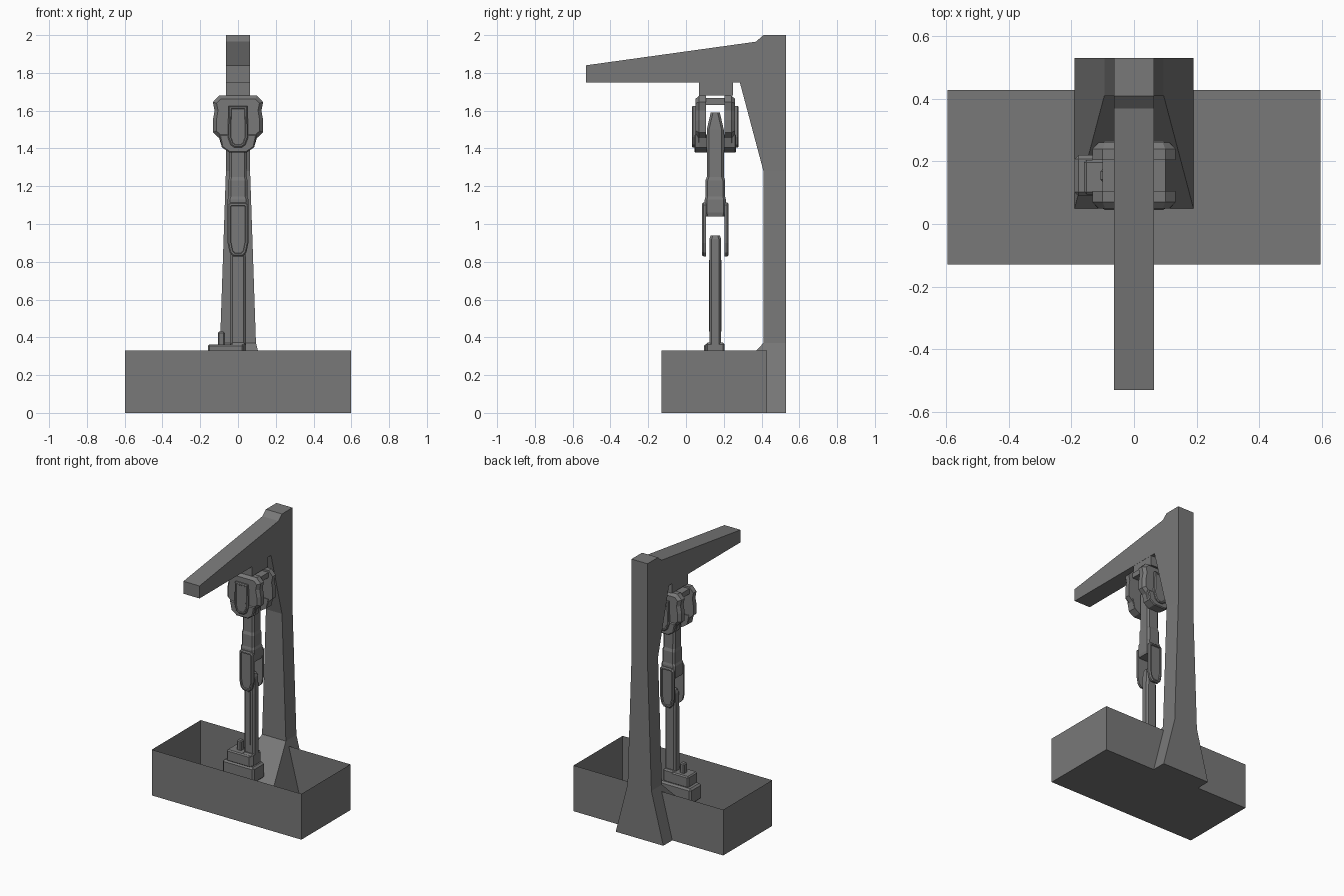
import bpy, bmesh
from mathutils import Vector

if "Cube" in bpy.data.objects:
    bpy.data.objects.remove(bpy.data.objects["Cube"])

MID = 0.155                      # leg centre line in y

grey = bpy.data.materials.new("dark grey")
grey.diffuse_color = (0.19, 0.19, 0.19, 1)
grey.use_nodes = True
grey.node_tree.nodes["Principled BSDF"].inputs["Base Color"].default_value = grey.diffuse_color


def finish(name, bm):
    me = bpy.data.meshes.new(name)
    bm.to_mesh(me)
    bm.free()
    me.materials.append(grey)
    ob = bpy.data.objects.new(name, me)
    bpy.context.collection.objects.link(ob)
    return ob


def loft(name, rings, top=True, bottom=True):
    """Skin a stack of point rings with the same point count."""
    bm = bmesh.new()
    vs = [[bm.verts.new(p) for p in r] for r in rings]
    n = len(vs[0])
    for a, b in zip(vs, vs[1:]):
        for i in range(n):
            j = (i + 1) % n
            bm.faces.new((a[i], a[j], b[j], b[i]))
    if bottom:
        bm.faces.new(vs[0][::-1])
    if top:
        bm.faces.new(vs[-1])
    bmesh.ops.recalc_face_normals(bm, faces=bm.faces[:])
    return finish(name, bm)


def rect(x0, x1, y0, y1, z):
    return [(x0, y0, z), (x1, y0, z), (x1, y1, z), (x0, y1, z)]


def box(name, x0, x1, y0, y1, z0, z1, chamfer=0):
    ob = loft(name, [rect(x0, x1, y0, y1, z0), rect(x0, x1, y0, y1, z1)])
    if chamfer:
        m = ob.modifiers.new("chamfer", 'BEVEL')
        m.width = chamfer
        m.segments = 1
    return ob


def plate(name, half, y0, y1, steps=()):
    """Symmetric x/z outline extruded in y; steps shape the y1 cap."""
    pts = [(x, z) for x, z in half] + [(-x, z) for x, z in reversed(half)]
    bm = bmesh.new()
    a = [bm.verts.new((x, y0, z)) for x, z in pts]
    b = [bm.verts.new((x, y1, z)) for x, z in pts]
    n = len(pts)
    for i in range(n):
        j = (i + 1) % n
        bm.faces.new((a[i], a[j], b[j], b[i]))
    bm.faces.new(a[::-1])
    cap = bm.faces.new(b)
    bmesh.ops.recalc_face_normals(bm, faces=bm.faces[:])
    for thick, depth in steps:
        bmesh.ops.inset_region(bm, faces=[cap], thickness=thick, depth=depth,
                               use_boundary=True, use_even_offset=True)
    return finish(name, bm)


# Open tray
loft("tray", [rect(-.597, .597, -.13, .428, 0),
              rect(-.597, .597, -.13, .428, .33)], top=False)

# Post with flared foot
loft("post", [rect(-w, w, y, .53, z) for w, y, z in
              ((.19, .05, 0), (.095, .41, .37), (.064, .41, 1.28))], top=False)

# Overhead arm and its brace
side = [(.41, 1.28), (.53, 1.28), (.53, 2), (.41, 2), (.37, 1.965),
        (-.53, 1.84), (-.53, 1.75), (.285, 1.75)]
loft("arm", [[(x, y, z) for y, z in side] for x in (-.064, .064)])

# Hanger block below the arm
box("hanger", -.063, .063, .07, .25, 1.68, 1.75)

# Hip bridge
box("hip_bridge", -.1, .1, .075, .235, 1.63, 1.667)

hip = [(.1, 1.68), (.133, 1.645), (.124, 1.60), (.133, 1.55), (.133, 1.485),
       (.1, 1.455), (.085, 1.405), (.045, 1.378)]
pad = [(.05, 1.625), (.054, 1.46), (.04, 1.42), (.02, 1.405)]
rim = [(.1, 1.475), (.085, 1.405), (.045, 1.378)]
knee = [(.042, 1.115), (.055, 1.10), (.055, .90), (.045, .85), (.025, .828)]
for s, tag in ((-1, "front"), (1, "back")):
    # Hip side plates with raised pads and lower rims
    plate("hip_plate_" + tag, hip, MID + s * .05, MID + s * .085, [(.018, .02)])
    plate("hip_rim_" + tag, rim, MID + s * .045, MID + s * .105, [(.006, .006)])
    plate("hip_pad_" + tag, pad, MID + s * .10, MID + s * .118,
          [(.006, .006), (.007, 0), (.003, -.004)])
    # Knee plates with recessed centre
    plate("knee_plate_" + tag, knee, MID + s * .048, MID + s * .062,
          [(.007, .008), (.009, 0), (.003, -.009)])
    # Shin rib
    plate("shin_rib_" + tag, [(.011, .81), (.011, .43)],
          MID + s * .025, MID + s * .034)


def leg_ring(hx, hy, z):
    """Chamfered rectangular section around the leg axis."""
    c = .012
    q = [(hx, hy - c), (hx - c, hy)]
    quarter = q + [(-x, y) for x, y in q[::-1]]
    return [(x, MID + y, z) for x, y in quarter + [(-x, -y) for x, y in quarter]]


# Thigh with collar
loft("thigh", [leg_ring(*r) for r in (
    (.05, .052, 1.04), (.055, .056, 1.06), (.055, .056, 1.13), (.05, .052, 1.145),
    (.05, .052, 1.23), (.046, .045, 1.25), (.048, .045, 1.50), (.04, .024, 1.59))])

# Shin
loft("shin", [leg_ring(*r) for r in (
    (.042, .031, .30), (.042, .031, .80), (.038, .031, .92), (.03, .024, .94))])

# Foot
box("sole", -.19, .06, .09, .22, .17, .285, .012)
box("foot_upper", -.16, .03, .095, .205, .28, .362, .008)
box("ankle", -.04, .042, .105, .205, .28, .372, .01)
box("toe_peg", -.107, -.07, .135, .175, .35, .43, .007)
